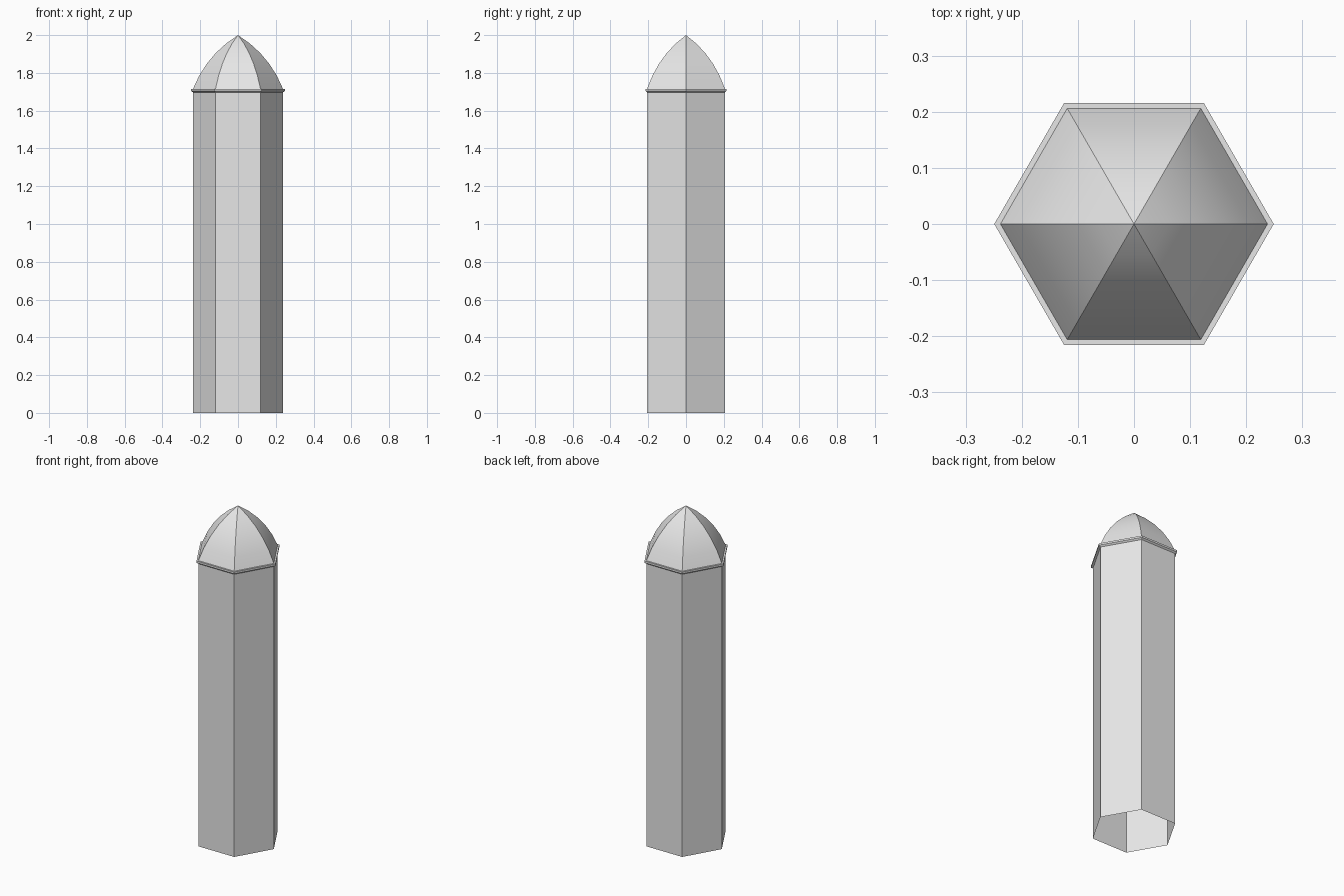
import bpy
import math
from mathutils import Vector

SIDES = 6

cube = bpy.data.objects.get("Cube")
if cube:
    bpy.data.objects.remove(cube, do_unlink=True)

stone = bpy.data.materials.new("light_grey_stone")
stone.use_nodes = True
stone.diffuse_color = (0.8, 0.8, 0.8, 1)
stone.node_tree.nodes["Principled BSDF"].inputs["Base Color"].default_value = stone.diffuse_color


def hex_lathe(name, profile, smooth=False):
    """Sweep a (radius, height) profile, bottom to top, round a hexagon; zero radius makes a tip."""
    verts, rings = [], []
    for radius, z in profile:
        start = len(verts)
        count = SIDES if radius > 0 else 1
        for i in range(count):
            a = math.tau * i / SIDES
            verts.append((radius * math.cos(a), radius * math.sin(a), z))
        rings.append([start + i % count for i in range(SIDES)])
    faces = []
    for low, high in zip(rings, rings[1:]):
        for i in range(SIDES):
            j = (i + 1) % SIDES
            face = [low[i], low[j], high[j], high[i]]
            faces.append(list(dict.fromkeys(face)))
    mesh = bpy.data.meshes.new(name)
    mesh.from_pydata(verts, [], faces)
    mesh.materials.append(stone)
    obj = bpy.data.objects.new(name, mesh)
    bpy.context.collection.objects.link(obj)
    if smooth:
        bpy.ops.object.select_all(action='DESELECT')
        obj.select_set(True)
        bpy.context.view_layer.objects.active = obj
        bpy.ops.object.shade_smooth_by_angle(angle=math.radians(30))
    return obj


# Hollow shaft, open at the bottom
hex_lathe("tower_shaft", [(0.238, 0), (0.238, 1.7)])

# Thin moulding with a chamfered underside
hex_lathe("rim_moulding", [(0.238, 1.697), (0.249, 1.705), (0.249, 1.716), (0.238, 1.716)])

# Pointed dome following a shallow arc
base, bulge, tip = Vector((0.238, 1.716)), Vector((0.166, 1.897)), Vector((0, 2))
steps = 5
arc = []
for k in range(steps + 1):
    t = k / steps
    arc.append(base * (1 - t) ** 2 + bulge * 2 * t * (1 - t) + tip * t * t)
hex_lathe("dome_roof", [tuple(p) for p in arc], smooth=True)
